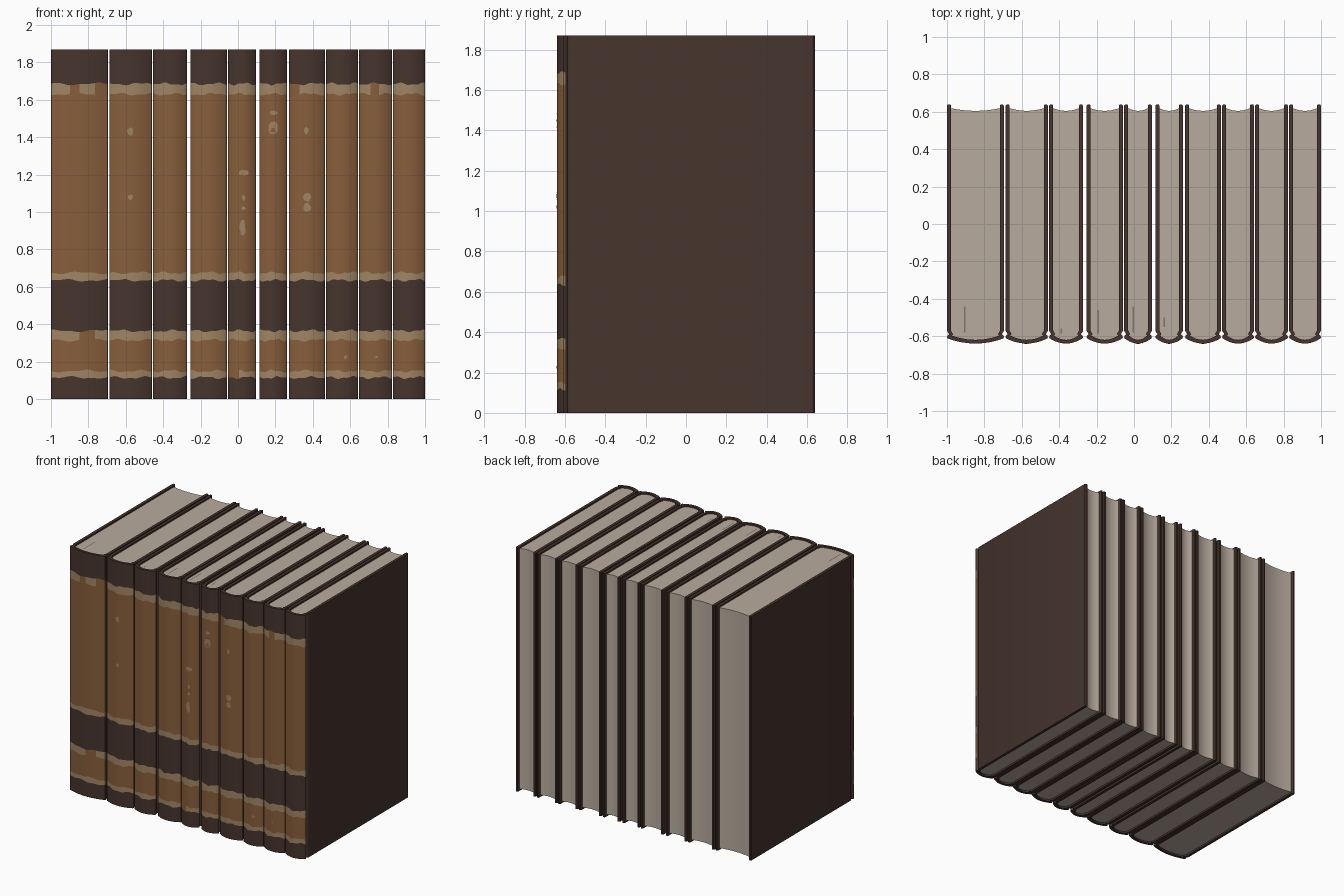
import bpy, bmesh, math, random

if "Cube" in bpy.data.objects:
    bpy.data.objects.remove(bpy.data.objects["Cube"])
random.seed(4)


def mat(name, hexcol):
    lin = [((c / 255 + 0.055) / 1.055) ** 2.4 for c in hexcol]
    m = bpy.data.materials.new(name)
    m.diffuse_color = (*lin, 1)
    m.use_nodes = True
    m.node_tree.nodes["Principled BSDF"].inputs["Base Color"].default_value = m.diffuse_color
    return m


DARK = mat("dark brown leather", (70, 52, 45))
TAN = mat("tan leather", (136, 94, 59))
GOLD = mat("faded gold", (160, 133, 100))
PAPER = mat("paper", (184, 171, 158))
STAIN = mat("paper stain", (128, 117, 108))

H, N = 1.87, 18
SPANS = [(-1, -.695), (-.687, -.46), (-.454, -.272), (-.254, -.059), (-.053, .096),
         (.114, .262), (.273, .465), (.471, .642), (.647, .824), (.829, 1)]
# Spine bands from bottom to top: lower edges and colour index (0 dark, 1 tan, 2 gold)
ROWS = [0, .115, .15, .315, .365, .635, .675, 1.63, 1.685, H]
BANDS = [0, 2, 1, 2, 0, 2, 1, 2, 0]
# Stretches where a gold band is rubbed off: (book, band) -> ranges across the spine
WORN = {(0, 7): [(.34, .5), (.72, 1)], (0, 3): [(.5, .75)], (6, 7): [(0, .3)],
        (8, 7): [(.35, .6)], (4, 1): [(0, .4)]}
# Half of the cover section: board, hinge groove, shoulder (inset from side, y)
OUT = [(.006, .64), (0, .632), (0, -.57), (.004, -.578), (.012, -.588), (.003, -.598), (0, -.606)]
INN = [(.018, .64), (.022, .632), (.022, -.57), (.026, -.578), (.032, -.588), (.028, -.594), (.026, -.596)]
US = [-1 + 2 * i / N for i in range(N + 1)]


def spine_y(u):
    return -.612 - .027 * (1 - u * u)


def section(x0, x1, side, inset, arc):
    cx, hw = (x0 + x1) / 2, (x1 - x0) / 2 - inset
    return ([(x0 + d, y) for d, y in side] + [(cx + u * hw, arc(u)) for u in US]
            + [(x1 - d, y) for d, y in reversed(side)])


def finish(bm, name, mats, smooth=False, recalc=True):
    if recalc:
        bmesh.ops.recalc_face_normals(bm, faces=bm.faces)
    me = bpy.data.meshes.new(name)
    bm.to_mesh(me)
    bm.free()
    for m in mats:
        me.materials.append(m)
    ob = bpy.data.objects.new(name, me)
    bpy.context.collection.objects.link(ob)
    if smooth:
        bpy.ops.object.select_all(action='DESELECT')
        ob.select_set(True)
        bpy.context.view_layer.objects.active = ob
        bpy.ops.object.shade_smooth_by_angle(angle=math.radians(30))
    return ob


def cover(k, x0, x1):
    outer = section(x0, x1, OUT, .004, spine_y)
    inner = section(x0, x1, INN, .027, lambda u: -.597 - .022 * (1 - u * u))
    n, bm = len(outer), bmesh.new()
    first, last = 5, n - 7          # segments that carry the painted bands
    grid = []
    for r, z in enumerate(ROWS):
        a, b = random.uniform(0, 6), random.uniform(0, 6)
        amp = .005 if 0 < r < len(ROWS) - 1 else 0
        row = []
        for j in range(n):
            t = j / n * 14
            dz = amp * (math.sin(t + a) + .6 * math.sin(2.3 * t + b))
            row.append((bm.verts.new((*outer[j], z + dz)), bm.verts.new((*inner[j], z + dz))))
        grid.append(row)
    for r in range(len(ROWS) - 1):
        lo, hi = grid[r], grid[r + 1]
        for j in range(n - 1):
            f = bm.faces.new((lo[j][0], lo[j + 1][0], hi[j + 1][0], hi[j][0]))
            if first <= j <= last:
                t = (j - first) / (last - first)
                rubbed = any(p <= t <= q for p, q in WORN.get((k, r), []))
                f.material_index = 1 if rubbed else BANDS[r]
            bm.faces.new((lo[j][1], hi[j][1], hi[j + 1][1], lo[j + 1][1]))
        for j in (0, n - 1):
            bm.faces.new((lo[j][0], lo[j][1], hi[j][1], hi[j][0]))
    for row in (grid[0], grid[-1]):
        for j in range(n - 1):
            bm.faces.new((row[j][0], row[j][1], row[j + 1][1], row[j + 1][0]))
    finish(bm, f"book_cover_{k + 1}", [DARK, TAN, GOLD], True)
    return inner


def pages(k, x0, x1, inner):
    # Page block fills the cover and ends in a hollow fore edge
    cx, hw = (x0 + x1) / 2, (x1 - x0) / 2 - .022
    poly = inner[2:-2] + [(cx - u * hw, .605 + .014 * u * u) for u in US[::2]]
    bm = bmesh.new()
    f = bm.faces.new([bm.verts.new((x, y, .014)) for x, y in poly])
    new = bmesh.ops.extrude_face_region(bm, geom=[f])["geom"]
    bmesh.ops.translate(bm, vec=(0, 0, H - .026),
                        verts=[v for v in new if isinstance(v, bmesh.types.BMVert)])
    finish(bm, f"page_block_{k + 1}", [PAPER], True)


for k, (x0, x1) in enumerate(SPANS):
    pages(k, x0, x1, cover(k, x0, x1))

# Rubbed spots on the spines: centre x, z and half sizes
SPOTS = [(-.575, 1.43, .017, .022), (-.575, 1.08, .014, .014), (.19, 1.53, .02, .012),
         (.187, 1.45, .025, .038), (.03, 1.21, .027, .015), (.03, 1.075, .009, .017),
         (.03, 1.02, .011, .01), (.025, .915, .016, .042), (.365, 1.435, .011, .02),
         (.37, 1.08, .02, .025), (.37, 1.025, .02, .025), (.575, .225, .01, .01),
         (.74, .225, .007, .007)]
bm = bmesh.new()
for sx, sz, rx, rz in SPOTS:
    x0, x1 = next(s for s in SPANS if s[0] < sx < s[1])
    vs = []
    for i in range(12):
        a, w = i * math.tau / 12, random.uniform(.85, 1.12)
        x = sx + rx * w * math.cos(a)
        u = (2 * x - x0 - x1) / (x1 - x0)
        vs.append(bm.verts.new((x, spine_y(u) - .0015, sz + rz * w * math.sin(a))))
    bm.faces.new(vs)
finish(bm, "spine_worn_spots", [GOLD], recalc=False)

# Thin stains on the top page edges: x, y start, y end
bm = bmesh.new()
for x, ya, yb in [(-.905, -.58, -.44), (-.39, -.585, -.56), (-.19, -.585, -.46),
                  (-.003, -.58, -.44), (.163, -.55, -.5)]:
    bm.faces.new([bm.verts.new((x + dx, y, H - .0105)) for dx, y in
                  ((-.004, ya), (.004, ya), (.004, yb), (-.004, yb))])
finish(bm, "page_top_stains", [STAIN], recalc=False)
